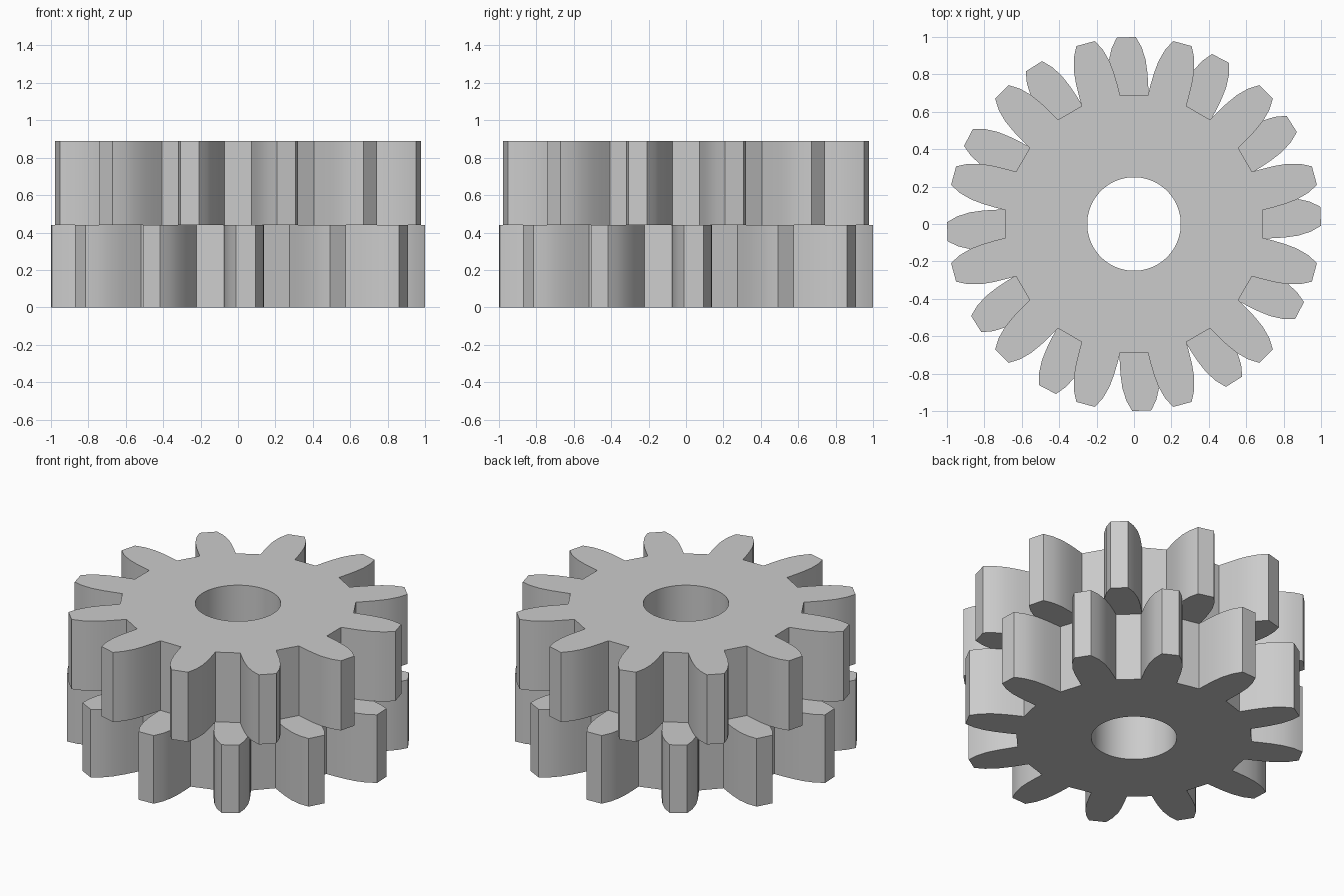
import bpy, bmesh, math

if "Cube" in bpy.data.objects:
    bpy.data.objects.remove(bpy.data.objects["Cube"])

TEETH = 12
BORE = 0.25
# Tooth flank from root to tip: radius, half angle in degrees
FLANK = [(0.69, 8.9), (0.75, 8.2), (0.81, 7.5), (0.88, 6.45), (0.945, 4.9), (1.0, 2.95)]

# Plain grey material
grey = bpy.data.materials.new("plain grey")
grey.use_nodes = True
colour = (0.6, 0.6, 0.6, 1)
grey.diffuse_color = colour
grey.node_tree.nodes["Principled BSDF"].inputs["Base Color"].default_value = colour


def polar(radius, degrees):
    a = math.radians(degrees)
    return radius * math.cos(a), radius * math.sin(a)


def make_gear(name, z0, z1, turn):
    # Outline goes up one flank of each tooth and down the other
    tooth = [(r, -a) for r, a in FLANK] + [(r, a) for r, a in reversed(FLANK)]
    pitch = 360 / TEETH
    outline = [polar(r, turn + pitch * i + a) for i in range(TEETH) for r, a in tooth]
    count = len(outline)
    half_step = 180 / count
    start = turn - pitch / 2 + half_step
    bore = [polar(BORE, start + 2 * half_step * i) for i in range(count)]

    # Four rings, bridged into caps, tooth walls and bore wall
    bm = bmesh.new()
    rings = [[bm.verts.new((x, y, z)) for x, y in ring]
             for ring, z in ((outline, z0), (outline, z1), (bore, z1), (bore, z0))]
    for k, ring in enumerate(rings):
        following = rings[(k + 1) % len(rings)]
        for i in range(count):
            j = (i + 1) % count
            bm.faces.new((ring[i], ring[j], following[j], following[i]))
    bmesh.ops.recalc_face_normals(bm, faces=bm.faces)
    mesh = bpy.data.meshes.new(name)
    bm.to_mesh(mesh)
    bm.free()
    mesh.materials.append(grey)
    gear = bpy.data.objects.new(name, mesh)
    bpy.context.collection.objects.link(gear)

    # Smooth flanks and bore, sharp tips and rims
    bpy.ops.object.select_all(action="DESELECT")
    gear.select_set(True)
    bpy.context.view_layer.objects.active = gear
    bpy.ops.object.shade_smooth_by_angle(angle=math.radians(30))


make_gear("lower_gear", 0, 0.44, 2.4)
make_gear("upper_gear", 0.44, 0.89, 15)
